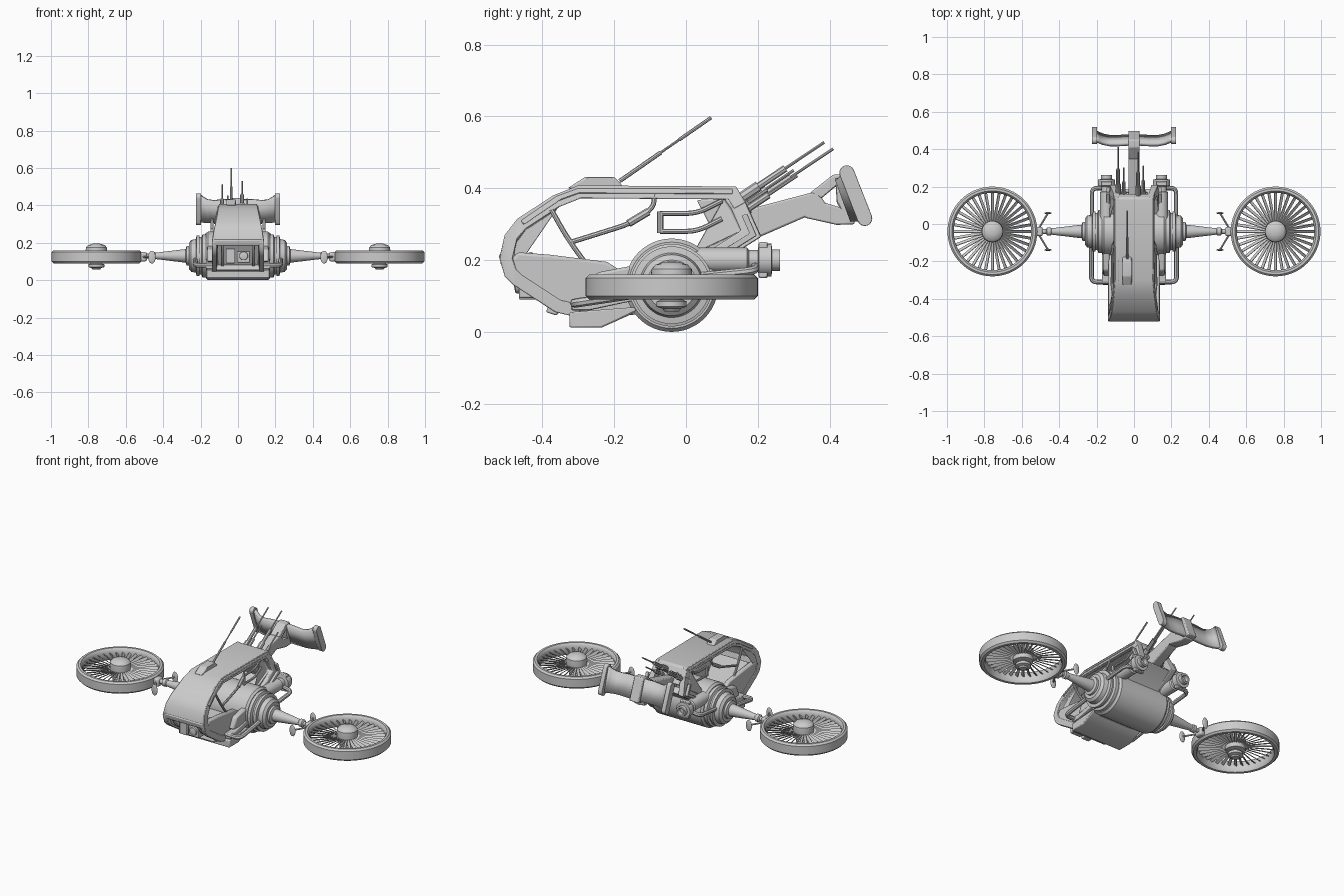
import bpy, bmesh, math
from mathutils import Vector, Matrix

if "Cube" in bpy.data.objects:
    bpy.data.objects.remove(bpy.data.objects["Cube"])

CY, CZ = -0.04, 0.13          # rotor axle line


def finish(name, bm, bevel=0, smooth=True):
    bmesh.ops.recalc_face_normals(bm, faces=bm.faces[:])
    me = bpy.data.meshes.new(name)
    bm.to_mesh(me)
    bm.free()
    ob = bpy.data.objects.new(name, me)
    bpy.context.collection.objects.link(ob)
    if bevel:
        m = ob.modifiers.new("bevel", 'BEVEL')
        m.width, m.segments, m.limit_method = bevel, 2, 'ANGLE'
    if smooth:
        bpy.ops.object.select_all(action='DESELECT')
        ob.select_set(True)
        bpy.context.view_layer.objects.active = ob
        bpy.ops.object.shade_smooth_by_angle(angle=math.radians(35))
    return ob


def taper(z):
    return 1 - 0.28 * max(0, z - 0.22) / 0.19


def prism(name, pts, x0, x1, bevel=0.005, tapered=False):
    """Extrude a (y, z) outline from x0 to x1, optionally narrowing upward."""
    bm = bmesh.new()
    rows = [[bm.verts.new((x * (taper(z) if tapered else 1), y, z)) for y, z in pts] for x in (x0, x1)]
    n = len(pts)
    for i in range(n):
        j = (i + 1) % n
        bm.faces.new((rows[0][i], rows[0][j], rows[1][j], rows[1][i]))
    caps = [bm.faces.new(rows[0]), bm.faces.new(rows[1][::-1])]
    bmesh.ops.triangulate(bm, faces=caps)
    return finish(name, bm, bevel)


def pair(name, pts, x0, x1, **kw):
    for s, side in ((1, "right"), (-1, "left")):
        prism(f"{name}_{side}", pts, s * x0, s * x1, **kw)


def strip(path, t):
    """Closed outline of thickness t on the inner (left) side of a path."""
    p = [Vector(q) for q in path]
    inner = []
    for i, q in enumerate(p):
        ds = []
        if i > 0:
            ds.append((q - p[i - 1]).normalized())
        if i < len(p) - 1:
            ds.append((p[i + 1] - q).normalized())
        d = sum(ds, Vector((0, 0))).normalized()
        k = t / max(0.5, d.dot(ds[0]))
        inner.append((q.x - d.y * k, q.y + d.x * k))
    return list(path) + inner[::-1]


def lathe(name, prof, loc, axis='Z', seg=48, flip=1, closed=False):
    """Revolve (radius, height) points about an axis."""
    bm = bmesh.new()
    rings = []
    for k in range(seg):
        a = 2 * math.pi * k / seg
        c, s = math.cos(a), math.sin(a)
        rings.append([bm.verts.new(Vector(loc) + Vector(
            (r * c, r * s, h) if axis == 'Z' else (h * flip, r * c, r * s) if axis == 'X' else (r * c, h, r * s)))
            for r, h in prof])
    n = len(prof)
    for k in range(seg):
        a, b = rings[k], rings[(k + 1) % seg]
        for i in range(n if closed else n - 1):
            j = (i + 1) % n
            bm.faces.new((a[i], a[j], b[j], b[i]))
    bmesh.ops.remove_doubles(bm, verts=bm.verts[:], dist=1e-5)
    return finish(name, bm)


def tube(name, pts, r, bend=0.03):
    """Round bar through points with rounded corners."""
    p = [Vector(q) for q in pts]
    out = [p[0]]
    for a, b, c in zip(p, p[1:], p[2:]):
        u = b + (a - b).normalized() * min(bend, (a - b).length / 2)
        w = b + (c - b).normalized() * min(bend, (c - b).length / 2)
        out += [u * (1 - t) ** 2 + b * 2 * t * (1 - t) + w * t * t for t in (0, .25, .5, .75, 1)]
    out.append(p[-1])
    cu = bpy.data.curves.new(name, 'CURVE')
    cu.dimensions, cu.bevel_depth, cu.bevel_resolution, cu.use_fill_caps = '3D', r, 2, True
    sp = cu.splines.new('POLY')
    sp.points.add(len(out) - 1)
    for q, v in zip(sp.points, out):
        q.co = (*v, 1)
    ob = bpy.data.objects.new(name, cu)
    bpy.context.collection.objects.link(ob)
    bpy.ops.object.select_all(action='DESELECT')
    ob.select_set(True)
    bpy.context.view_layer.objects.active = ob
    bpy.ops.object.convert(target='MESH')
    bpy.ops.object.shade_smooth_by_angle(angle=math.radians(40))


def box(name, c, s, bevel=0.004):
    y, z, h, v = c[1], c[2], s[1] / 2, s[2] / 2
    prism(name, [(y - h, z - v), (y + h, z - v), (y + h, z + v), (y - h, z + v)],
          c[0] - s[0] / 2, c[0] + s[0] / 2, bevel)


# Cabin shell: roof running over the nose, with side rims
roof = [(.165, .36), (.14, .405), (-.30, .408), (-.37, .38), (-.47, .315), (-.505, .27), (-.52, .205)]
chin_line = [(-.505, .155), (-.48, .13), (-.365, .055), (-.30, .04)]
prism("cabin_roof", strip(roof, .022), -.13, .13, bevel=.01, tapered=True)
pair("cabin_rim", strip(roof + chin_line, .036), .112, .14, tapered=True)
pair("roof_rail", strip([(.13, .398), (-.30, .4), (-.36, .378), (-.46, .31)], .014), .13, .146, bevel=.003, tapered=True)

# Lower tub: side panels and floor
tub = [(-.495, .19), (-.47, .222), (-.38, .215), (-.22, .195), (-.15, .15), (-.13, .06), (-.25, .045), (-.36, .062), (-.475, .138)]
pair("tub_side", tub, .108, .137, bevel=.008)
prism("tub_floor", [(-.37, .06), (-.33, .11), (-.14, .13), (-.10, .05), (-.30, .04)], -.12, .12)
prism("chin_skid", [(-.325, .012), (-.235, .012), (-.15, .05), (-.13, .07), (-.325, .055)], -.17, .17)
pair("side_step", [(-.32, .06), (-.27, .06), (-.13, .09), (-.13, .12), (-.27, .092), (-.32, .092)], .13, .172)
pair("side_pod", [(-.28, .10), (-.25, .165), (-.12, .19), (-.12, .09)], .13, .165, bevel=.01)

# Nose opening with nested lamp housings
prism("nose_sill", [(-.39, .055), (-.36, .045), (-.34, .075), (-.38, .085)], -.115, .115)
prism("nose_lintel", [(-.522, .215), (-.515, .185), (-.47, .185), (-.48, .23)], -.13, .13)
prism("nose_back_panel", [(-.45, .215), (-.36, .07), (-.34, .09), (-.43, .225)], -.11, .11)
pair("nose_frame", strip([(-.512, .19), (-.47, .135), (-.375, .07)], .03), .075, .092)
box("lamp_housing", (.03, -.43, .125), (.07, .07, .06))
box("lamp_housing_small", (-.04, -.435, .13), (.05, .06, .08))
lathe("lamp", [(0, -.015), (.022, -.01), (.026, .02), (0, .02)], (.03, -.465, .13), 'Y', 20)

# Rear diagonal frame and rear body
pair("rear_frame", strip([(.02, .145), (.21, .265), (.165, .365), (.14, .40)], .045), .1, .138, tapered=True)
pair("rear_frame_trim", strip([(.04, .17), (.197, .268), (.17, .33)], .016), .13, .148, bevel=.003)
prism("rear_body", [(-.02, .2), (.16, .285), (.19, .26), (.06, .165), (.02, .08), (-.06, .1)], -.105, .105)
prism("rod_mount", [(.03, .367), (.125, .375), (.172, .305), (.08, .27)], -.075, .075)

# Axle drum and stepped nacelles with tapering arms
lathe("axle_drum", [(0, -.172), (.12, -.172), (.13, -.16), (.13, .16), (.12, .172), (0, .172)], (0, CY, CZ), 'X')
nacelle = [(0, .15), (.115, .16), (.115, .19), (.1, .195), (.1, .205), (.108, .207), (.108, .222), (.09, .225),
           (.085, .25), (.07, .262), (.052, .262), (.052, .275), (.036, .28), (.034, .30), (.017, .44),
           (.022, .445), (.022, .465), (.013, .47), (.013, .53), (0, .53)]

# Ring fan profile: duct, hub, blades
duct = [(.24, -.025), (.24, .025), (.23, .035), (.217, .035), (.212, .028), (.207, .02), (.207, -.022), (.214, -.035), (.23, -.035)]
hub = [(0, -.068), (.02, -.068), (.026, -.06), (.042, -.055), (.042, -.04), (.03, -.036), (.03, -.03), (.055, -.025),
       (.058, .03), (.056, .05), (.045, .062), (.02, .07), (0, .071)]
for s, side in ((1, "right"), (-1, "left")):
    lathe("nacelle_" + side, nacelle, (0, CY, CZ), 'X', flip=s)
    fan = Vector((s * .757, CY, .125))
    lathe("fan_duct_" + side, duct, fan, seg=64, closed=True)
    lathe("fan_hub_" + side, hub, fan, seg=32)
    bm = bmesh.new()
    for k in range(36):
        m = (Matrix.Translation(fan) @ Matrix.Rotation(k * math.pi / 18, 4, 'Z') @ Matrix.Translation((.132, 0, .005))
             @ Matrix.Rotation(math.radians(40), 4, 'X') @ Matrix.Diagonal((.16, .017, .004, 1)))
        bmesh.ops.create_cube(bm, size=1, matrix=m)
    finish("fan_blades_" + side, bm, smooth=False)
    # Forked bracket with small paddles
    for y, tag in ((.058, "rear"), (-.138, "front")):
        mid = CY + (y - CY) * .4
        tube(f"fork_{tag}_{side}", [(s * .52, CY, .125), (s * .495, mid, .125), (s * .46, y, .125)], .005, .05)
        bm = bmesh.new()
        bmesh.ops.create_uvsphere(bm, u_segments=16, v_segments=10, radius=1,
                                  matrix=Matrix.Translation((s * .46, y, .123)) @ Matrix.Diagonal((.02, .006, .034, 1)))
        finish(f"paddle_{tag}_{side}", bm)
    box("fork_block_" + side, (s * .505, CY, .125), (.035, .05, .05), .01)
    # Side guard bars
    tube("front_guard_" + side, [(s * .14, -.31, .08), (s * .228, -.31, .08), (s * .228, -.11, .11)], .013)
    tube("rear_guard_" + side, [(s * .13, .192, .19), (s * .225, .192, .17), (s * .225, .0, .15)], .012)
    # Rear thruster canisters
    lathe("thruster_" + side, [(0, .0), (.035, .0), (.035, .17), (.028, .175), (.028, .2), (.046, .203), (.046, .238),
                               (.03, .24), (.03, .262), (.02, .262), (.018, .24), (0, .24)], (s * .147, 0, .2), 'Y', 24)
    box("thruster_clamp_" + side, (s * .147, .215, .2), (.06, .025, .1))
    # Window struts, hand rails
    tube("window_strut_" + side, [(s * .112, -.375, .34), (s * .118, -.33, .26), (s * .12, -.275, .185)], .007, .06)
    tube("cross_strut_" + side, [(s * .118, -.32, .25), (s * .115, -.16, .3), (s * .105, -.09, .345), (s * .1, -.088, .385)], .007)
    tube("strut_grip_" + side, [(s * .115, -.16, .302), (s * .107, -.105, .335)], .011)
    for z in (.28, .33):
        tube(f"hand_rail_{side}", [(s * .09, -.073, z), (s * .09, .03, z), (s * .085, .1, z + .035)], .007)
    tube("hand_rail_post_" + side, [(s * .09, -.072, .275), (s * .09, -.072, .335)], .009)

# Tail boom and yoke
prism("tail_boom", [(.13, .33), (.365, .392), (.395, .35), (.345, .325), (.2, .262), (.13, .26)], -.03, .03)
prism("yoke_upper", [(.345, .387), (.41, .438), (.45, .44), (.435, .42), (.375, .37)], -.03, .03)
prism("yoke_lower", [(.32, .335), (.385, .36), (.47, .335), (.47, .30), (.42, .298), (.33, .318)], -.03, .03)
prism("yoke_web", [(.415, .435), (.45, .44), (.50, .31), (.45, .305), (.42, .36)], -.03, .03)

# Curved tail plane with thick end plates
half = [(0, .43, .43), (.08, .425, .43), (.13, .425, .425), (.165, .432, .43), (.19, .442, .445), (.208, .45, .458)]
line = [(-x, y, z) for x, y, z in half[:0:-1]] + half
bm = bmesh.new()
cols = [[bm.verts.new(p), bm.verts.new((p[0], p[1] + .042, .31))] for p in line]
for a, b in zip(cols, cols[1:]):
    bm.faces.new((a[0], a[1], b[1], b[0]))
wing = finish("tail_plane", bm)
sol = wing.modifiers.new("thick", 'SOLIDIFY')
sol.thickness, sol.offset = .02, 0
a0 = math.atan2(.16, -.055)
stadium = [(cy + .021 * math.cos(a0 + t), cz + .021 * math.sin(a0 + t))
           for cy, cz, o in ((.448, .443, 0), (.498, .316, math.pi))
           for t in [o + math.pi * (k / 8 - .5) for k in range(9)]]
pair("tail_end_plate", stadium, .198, .225)

# Roof antenna
prism("antenna_base", [(-.33, .40), (-.28, .432), (-.20, .432), (-.17, .40)], -.062, -.012)
A, B = Vector((-.036, -.185, .42)), Vector((-.036, .07, .597))
tube("antenna_lower", [A, A.lerp(B, .45)], .006)
tube("antenna_mid", [A.lerp(B, .4), B], .0035)
tube("antenna_tip", [A.lerp(B, .65), B], .005)

# Rear rods rising from the mount, each with a thicker sleeve
for i, (x, y, z) in enumerate([(-.085, .41, .51), (.022, .385, .528), (.05, .31, .435), (-.055, .30, .45)]):
    tip = Vector((x, y, z))
    d = Vector((0, .83, .555))
    root = tip - d * ((y - .10) / .83)
    tube(f"rod_{i}", [root, tip], .004)
    tube(f"rod_sleeve_{i}", [root, root.lerp(tip, .62)], .010)
    tube(f"rod_collar_{i}", [root, root.lerp(tip, .36)], .015)
